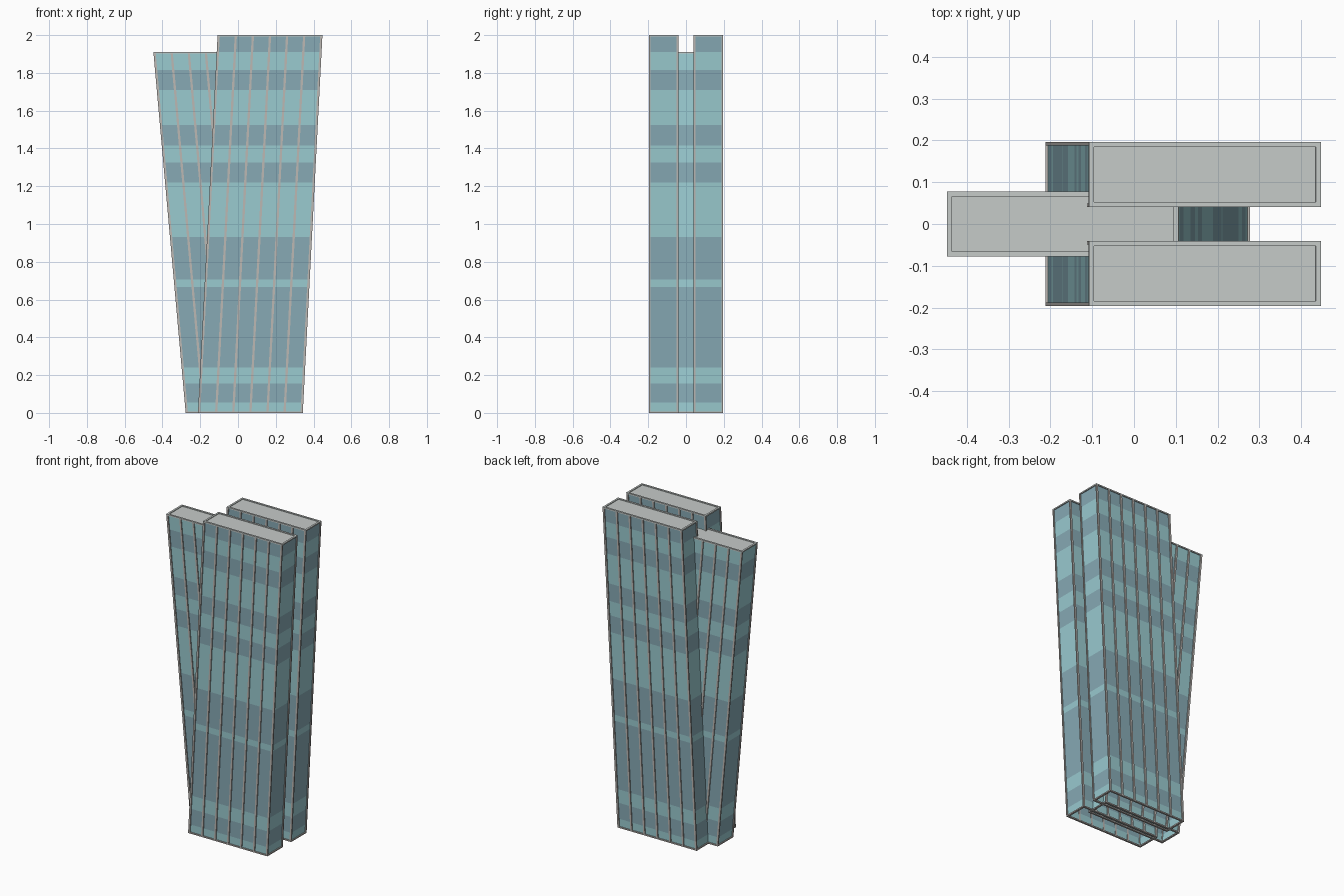
import bpy, bmesh

if "Cube" in bpy.data.objects:
    bpy.data.objects.remove(bpy.data.objects["Cube"])


def material(name, r, g, b):
    lin = [((c / 255 + 0.055) / 1.055) ** 2.4 for c in (r, g, b)]
    m = bpy.data.materials.new(name)
    m.diffuse_color = (*lin, 1)
    m.use_nodes = True
    m.node_tree.nodes["Principled BSDF"].inputs["Base Color"].default_value = m.diffuse_color
    return m


LIGHT = material("light_glass", 154, 203, 208)
DARK = material("dark_glass", 135, 170, 181)
ROOF = material("roof_grey", 198, 203, 201)
FRAME = material("frame_grey", 188, 184, 180)

# Heights where the facade colour alternates, starting light at the ground
BANDS = [0.0, 0.055, 0.155, 0.24, 0.667, 0.705, 0.93, 1.22, 1.325,
         1.415, 1.525, 1.71, 1.815, 1.91, 2.0]
T = 0.012      # frame width
OUT = 0.006    # how far frames stand proud of the glass


def finish(bm, name, mats):
    me = bpy.data.meshes.new(name)
    bm.to_mesh(me)
    bm.free()
    for m in mats:
        me.materials.append(m)
    ob = bpy.data.objects.new(name, me)
    bpy.context.collection.objects.link(ob)
    return ob


def ring(bm, x0, x1, y0, y1, z, lean):
    s = lean * z
    return [bm.verts.new((x + s, y, z))
            for x, y in ((x0, y0), (x1, y0), (x1, y1), (x0, y1))]


def walls(bm, a, b):
    return [bm.faces.new((a[i], a[(i + 1) % 4], b[(i + 1) % 4], b[i]))
            for i in range(4)]


def leaning_box(bm, x0, x1, y0, y1, z0, z1, lean):
    a = ring(bm, x0, x1, y0, y1, z0, lean)
    b = ring(bm, x0, x1, y0, y1, z1, lean)
    walls(bm, a, b)
    bm.faces.new(a[::-1])
    bm.faces.new(b)


def rim(bm, x0, x1, y0, y1, z0, z1, lean):
    # four mitre-free bars around a rectangle
    leaning_box(bm, x0, x1, y0, y0 + T, z0, z1, lean)
    leaning_box(bm, x0, x1, y1 - T, y1, z0, z1, lean)
    leaning_box(bm, x0, x0 + T, y0 + T, y1 - T, z0, z1, lean)
    leaning_box(bm, x1 - T, x1, y0 + T, y1 - T, z0, z1, lean)


def slab(name, x0, x1, y0, y1, top, lean):
    # glass shell, open underneath, cut into colour bands
    bm = bmesh.new()
    levels = [z for z in BANDS if z < top - 0.001] + [top - 0.006]
    prev = None
    for i, z in enumerate(levels):
        cur = ring(bm, x0 + OUT, x1 - OUT, y0 + OUT, y1 - OUT, z, lean)
        if prev:
            for f in walls(bm, prev, cur):
                f.material_index = (i - 1) % 2
        prev = cur
    finish(bm, name + "_glass", [LIGHT, DARK])

    # roof panel, slightly below the rim
    bm = bmesh.new()
    bm.faces.new(ring(bm, x0 + OUT, x1 - OUT, y0 + OUT, y1 - OUT, top - 0.004, lean))
    finish(bm, name + "_roof", [ROOF])

    # roof rim
    bm = bmesh.new()
    rim(bm, x0, x1, y0, y1, top - 0.008, top, lean)
    finish(bm, name + "_roof_rim", [ROOF])

    # base rim and leaning mullions on both long faces, corners included
    bm = bmesh.new()
    rim(bm, x0, x1, y0, y1, 0, 0.008, lean)
    for i in range(7):
        x = x0 + (x1 - x0 - T) * i / 6
        for a, b in ((y0, y0 + OUT + 0.002), (y1 - OUT - 0.002, y1)):
            leaning_box(bm, x, x + T, a, b, 0.008, top - 0.008, lean)
    finish(bm, name + "_frame", [FRAME])


# Two outer slabs lean right, the middle slab leans left between them
slab("front_slab", -0.212, 0.343, -0.196, -0.041, 2.0, 0.052)
slab("back_slab", -0.212, 0.343, 0.041, 0.196, 2.0, 0.052)
slab("middle_slab", -0.277, 0.278, -0.078, 0.078, 1.91, -0.0895)
